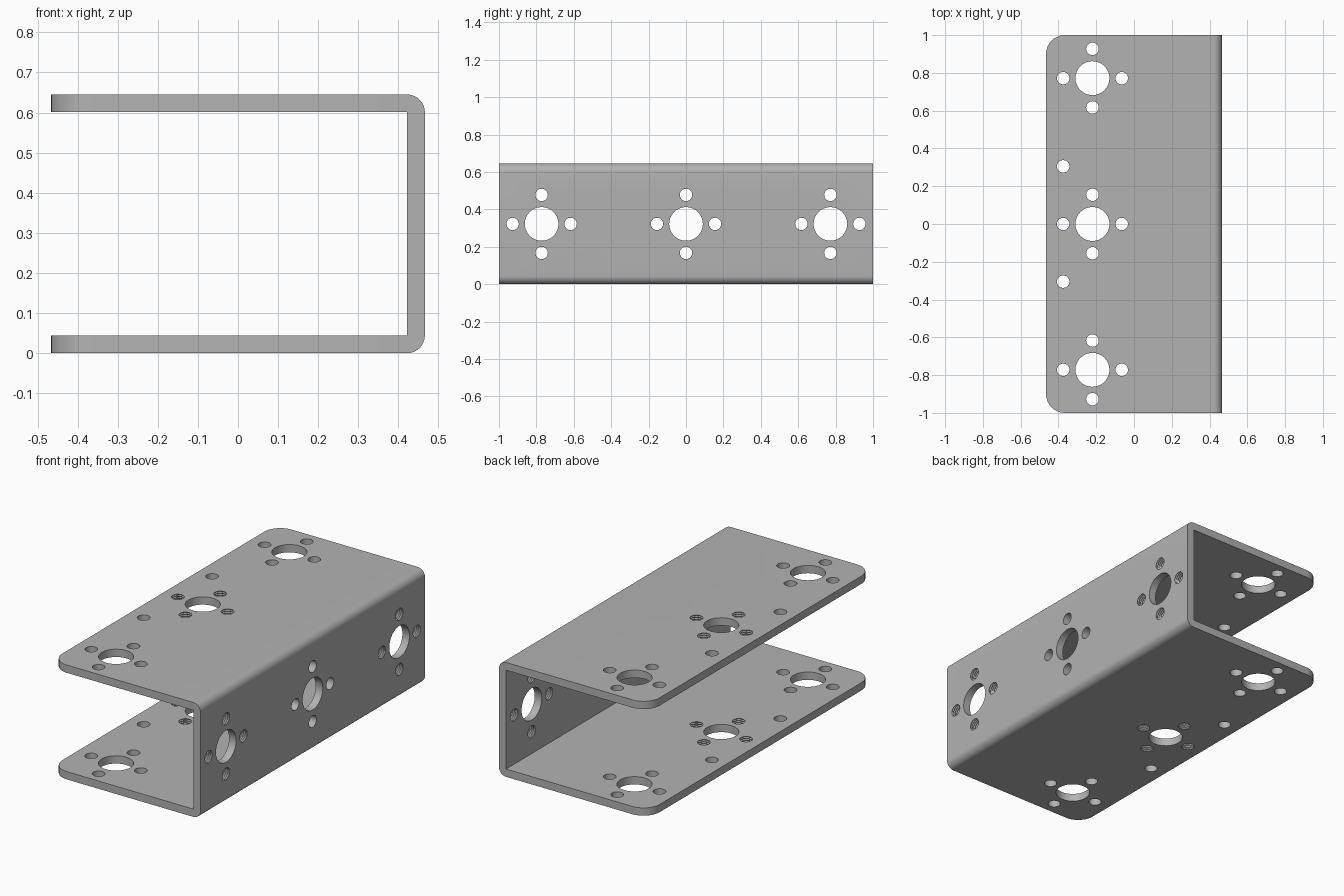
import bpy, bmesh, math
from mathutils import Matrix, Vector

cube = bpy.data.objects.get("Cube")
if cube:
    bpy.data.objects.remove(cube, do_unlink=True)

W, H, T = 0.466, 0.645, 0.044      # half width, height, sheet thickness
BIG, SMALL, RING = 0.09, 0.033, 0.155
FLANGE_X, END_Y = -0.22, 0.772

steel = bpy.data.materials.new("grey metal")
steel.use_nodes = True
colour = (0.45, 0.45, 0.45, 1)
steel.diffuse_color = colour
steel.node_tree.nodes["Principled BSDF"].inputs["Base Color"].default_value = colour


def make_object(name, bm):
    mesh = bpy.data.meshes.new(name)
    bm.to_mesh(mesh)
    bm.free()
    mesh.materials.append(steel)
    obj = bpy.data.objects.new(name, mesh)
    bpy.context.collection.objects.link(obj)
    return obj


# Folded channel: U profile, rounded outer bends and free corners
bm = bmesh.new()
outline = [(-W, 0), (W, 0), (W, H), (-W, H),
           (-W, H - T), (W - T, H - T), (W - T, T), (-W, T)]
face = bm.faces.new([bm.verts.new((x, -1, z)) for x, z in outline])
grown = bmesh.ops.extrude_face_region(bm, geom=[face])["geom"]
bmesh.ops.translate(bm, vec=(0, 2, 0),
                    verts=[g for g in grown if isinstance(g, bmesh.types.BMVert)])
bmesh.ops.recalc_face_normals(bm, faces=bm.faces)


def bevel(test, radius):
    edges = [e for e in bm.edges if test(*(v.co for v in e.verts))]
    bmesh.ops.bevel(bm, geom=edges, offset=radius, segments=10,
                    profile=0.5, affect='EDGES')


bevel(lambda a, b: abs(a.y - b.y) > 1 and min(a.x, b.x) > W - 0.001, T)
bevel(lambda a, b: abs(a.z - b.z) > 0.01 and abs(a.y - b.y) < 0.001
      and max(a.x, b.x) < -W + 0.001, 0.1)
channel = make_object("u_channel", bm)

# Hole cutters, plain or threaded, one for each wall
cut = bmesh.new()


def drill(centre, axis, radius, threaded=False):
    half = T / 2
    profile = [(radius, -half - 0.01)]
    if threaded:
        turns = 4
        for i in range(2 * turns + 1):
            profile.append((radius + 0.004 * (i % 2), -half + T * i / (2 * turns)))
    profile.append((radius, half + 0.01))
    sides = 32
    turn = Matrix.Rotation(math.pi / 2, 3, 'Y') if axis == 'X' else Matrix.Identity(3)
    rings = []
    for r, h in profile:
        angles = [2 * math.pi * k / sides for k in range(sides)]
        rings.append([cut.verts.new(Vector(centre) + turn @ Vector(
            (r * math.cos(a), r * math.sin(a), h))) for a in angles])
    for low, high in zip(rings, rings[1:]):
        for k in range(sides):
            n = (k + 1) % sides
            cut.faces.new((low[k], low[n], high[n], high[k]))
    cut.faces.new(rings[0][::-1])
    cut.faces.new(rings[-1])


def drill_pattern(centre, axis, threaded):
    drill(centre, axis, BIG)
    across = Vector((1, 0, 0)) if axis == 'Z' else Vector((0, 0, 1))
    for step in (across, Vector((0, 1, 0))):
        for side in (-RING, RING):
            drill(Vector(centre) + step * side, axis, SMALL, threaded)


for y in (-END_Y, 0, END_Y):
    for z in (T / 2, H - T / 2):
        drill_pattern((FLANGE_X, y, z), 'Z', y == 0)
    drill_pattern((W - T / 2, y, H / 2), 'X', y != 0)
for y in (-0.305, 0.305):
    for z in (T / 2, H - T / 2):
        drill((FLANGE_X - RING, y, z), 'Z', SMALL)
cutter = make_object("hole_cutter", cut)
cutter.hide_render = True

# Cut the holes, then discard the cutter
mod = channel.modifiers.new("holes", 'BOOLEAN')
mod.operation = 'DIFFERENCE'
mod.solver = 'EXACT'
mod.object = cutter
bpy.ops.object.select_all(action='DESELECT')
channel.select_set(True)
bpy.context.view_layer.objects.active = channel
bpy.ops.object.modifier_apply(modifier=mod.name)
bpy.data.objects.remove(cutter, do_unlink=True)
bpy.ops.object.shade_smooth_by_angle(angle=math.radians(30))
